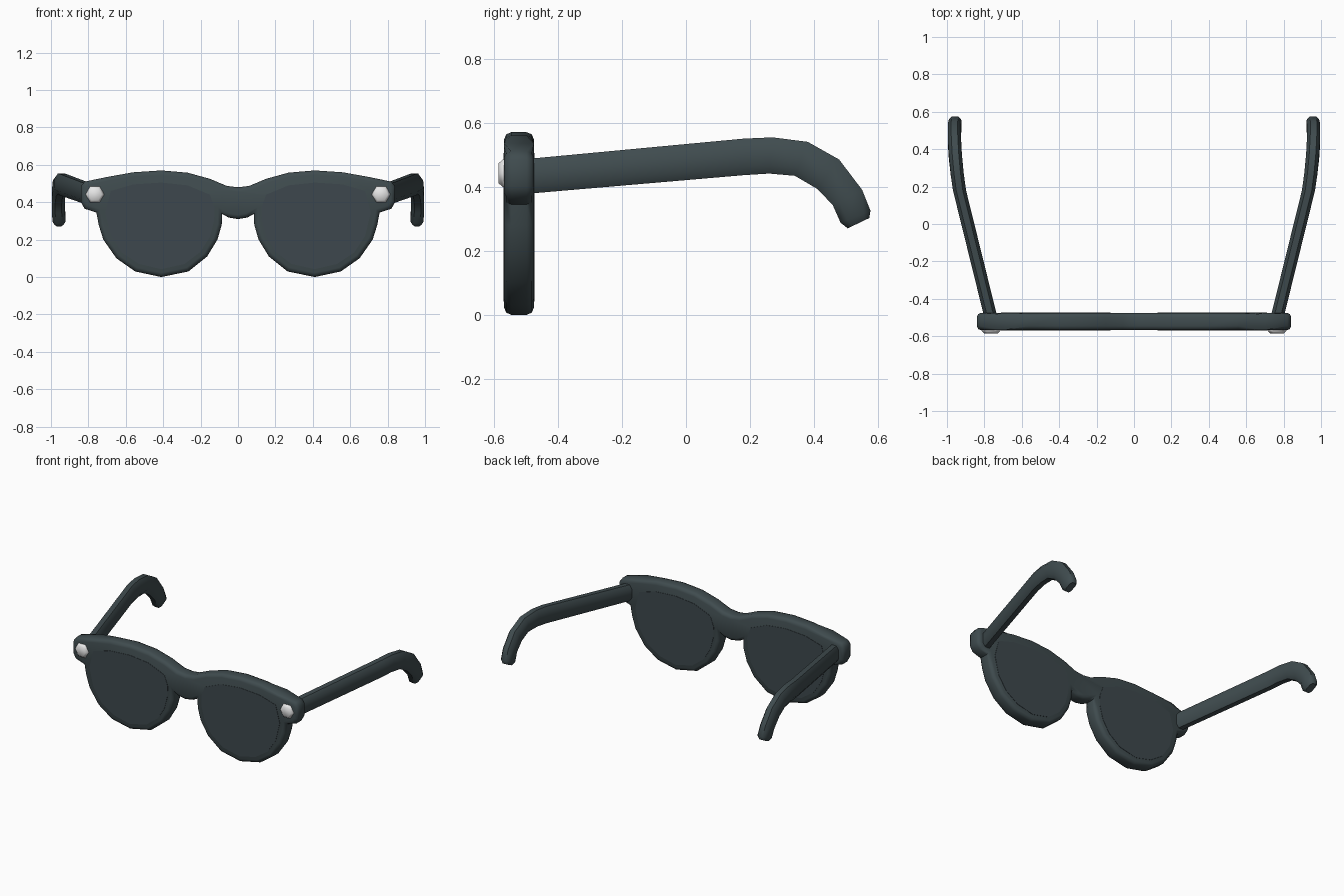
import bpy, bmesh, math
from mathutils import Vector

if "Cube" in bpy.data.objects:
    bpy.data.objects.remove(bpy.data.objects["Cube"])


def material(name, rgb):
    m = bpy.data.materials.new(name)
    m.diffuse_color = (*rgb, 1)
    m.use_nodes = True
    m.node_tree.nodes["Principled BSDF"].inputs["Base Color"].default_value = m.diffuse_color
    return m


FRAME = material("dark slate", (0.050, 0.071, 0.077))
LENS = material("smoky lens", (0.047, 0.064, 0.074))
METAL = material("light metal", (0.80, 0.80, 0.80))


def finish(bm, name, mat, angle=50):
    bmesh.ops.recalc_face_normals(bm, faces=bm.faces)
    me = bpy.data.meshes.new(name)
    bm.to_mesh(me)
    bm.free()
    ob = bpy.data.objects.new(name, me)
    bpy.context.collection.objects.link(ob)
    me.materials.append(mat)
    bpy.ops.object.select_all(action='DESELECT')
    ob.select_set(True)
    bpy.context.view_layer.objects.active = ob
    bpy.ops.object.shade_smooth_by_angle(angle=math.radians(angle))
    return ob


def slab(name, outline, y0, y1, bevel, mat):
    """Extrude an x-z outline from y0 to y1 and round both rims."""
    bm = bmesh.new()
    face = bm.faces.new([bm.verts.new((x, y0, z)) for x, z in outline])
    ext = bmesh.ops.extrude_face_region(bm, geom=[face], use_keep_orig=True)
    for v in ext["geom"]:
        if isinstance(v, bmesh.types.BMVert):
            v.co.y = y1
    if bevel:
        rims = [e for e in bm.edges
                if abs(e.verts[0].co.y - e.verts[1].co.y) < 1e-5]
        bmesh.ops.bevel(bm, geom=rims, offset=bevel, segments=2, profile=0.5,
                        affect='EDGES', clamp_overlap=True)
    return finish(bm, name, mat)


# Front: brow, end pieces, rounded lens shapes and bridge in one slab
half = [(0.06, 0.487), (0.15, 0.525), (0.27, 0.558), (0.41, 0.57), (0.56, 0.56),
        (0.70, 0.535), (0.82, 0.51), (0.84, 0.485), (0.84, 0.40), (0.82, 0.365),
        (0.757, 0.345), (0.745, 0.28), (0.72, 0.20), (0.65, 0.10), (0.55, 0.03),
        (0.41, 0.0), (0.265, 0.03), (0.165, 0.11), (0.11, 0.20), (0.087, 0.28),
        (0.085, 0.337), (0.05, 0.318)]
outline = ([(0, 0.48)] + half + [(0, 0.31)]
           + [(-x, z) for x, z in reversed(half)])
slab("front_frame", outline, -0.568, -0.475, 0.025, FRAME)

# Lenses: thin plates on front and back
lens = [(0.15, 0.44), (0.27, 0.49), (0.41, 0.505), (0.56, 0.495), (0.68, 0.46),
        (0.71, 0.345), (0.68, 0.22), (0.62, 0.13), (0.53, 0.07), (0.41, 0.042),
        (0.285, 0.07), (0.20, 0.135), (0.15, 0.215), (0.128, 0.30), (0.125, 0.37)]
# Temples: upper and lower edge points (y, z) with x centre
stations = [(0.757, -0.53, 0.484, -0.53, 0.375), (0.775, -0.46, 0.49, -0.46, 0.381),
            (0.933, 0.18, 0.55, 0.18, 0.436), (0.945, 0.27, 0.554, 0.26, 0.441),
            (0.955, 0.38, 0.54, 0.34, 0.434), (0.96, 0.478, 0.485, 0.41, 0.393),
            (0.96, 0.55, 0.39, 0.458, 0.343), (0.957, 0.576, 0.325, 0.483, 0.287),
            (0.957, 0.572, 0.302, 0.505, 0.270)]
section = [(-1, .55), (-.5, 1), (.5, 1), (1, .55),
           (1, -.55), (.5, -1), (-.5, -1), (-1, -.55)]


def temple(name, s):
    bm = bmesh.new()
    rings = []
    for i, (x, yu, zu, yl, zl) in enumerate(stations):
        up, low = Vector((s * x, yu, zu)), Vector((s * x, yl, zl))
        mid, h = (up + low) / 2, (up - low) / 2
        w = 0.022 if i == len(stations) - 1 else 0.035
        rings.append([bm.verts.new(mid + h * b + Vector((a * w, 0, 0)))
                      for a, b in section])
    for r0, r1 in zip(rings, rings[1:]):
        for k in range(8):
            bm.faces.new((r0[k], r0[(k + 1) % 8], r1[(k + 1) % 8], r1[k]))
    bm.faces.new(rings[0])
    bm.faces.new(rings[-1])
    finish(bm, name, FRAME)


def rivet(name, s):
    """Six-sided stud with a chamfered face."""
    bm = bmesh.new()
    rings = [[bm.verts.new((s * 0.765 + r * math.cos(k * math.pi / 3), y,
                            0.442 + r * math.sin(k * math.pi / 3)))
              for k in range(6)]
             for r, y in ((0.05, -0.55), (0.05, -0.572), (0.036, -0.585))]
    for r0, r1 in zip(rings, rings[1:]):
        for k in range(6):
            bm.faces.new((r0[k], r0[(k + 1) % 6], r1[(k + 1) % 6], r1[k]))
    bm.faces.new(rings[0])
    bm.faces.new(rings[-1])
    finish(bm, name, METAL, 60)


for s, side in ((-1, "left"), (1, "right")):
    pts = [(s * x, z) for x, z in lens]
    slab("lens_front_" + side, pts, -0.570, -0.565, 0, LENS)
    slab("lens_back_" + side, pts, -0.478, -0.473, 0, LENS)
    temple("temple_" + side, s)
    rivet("rivet_" + side, s)
